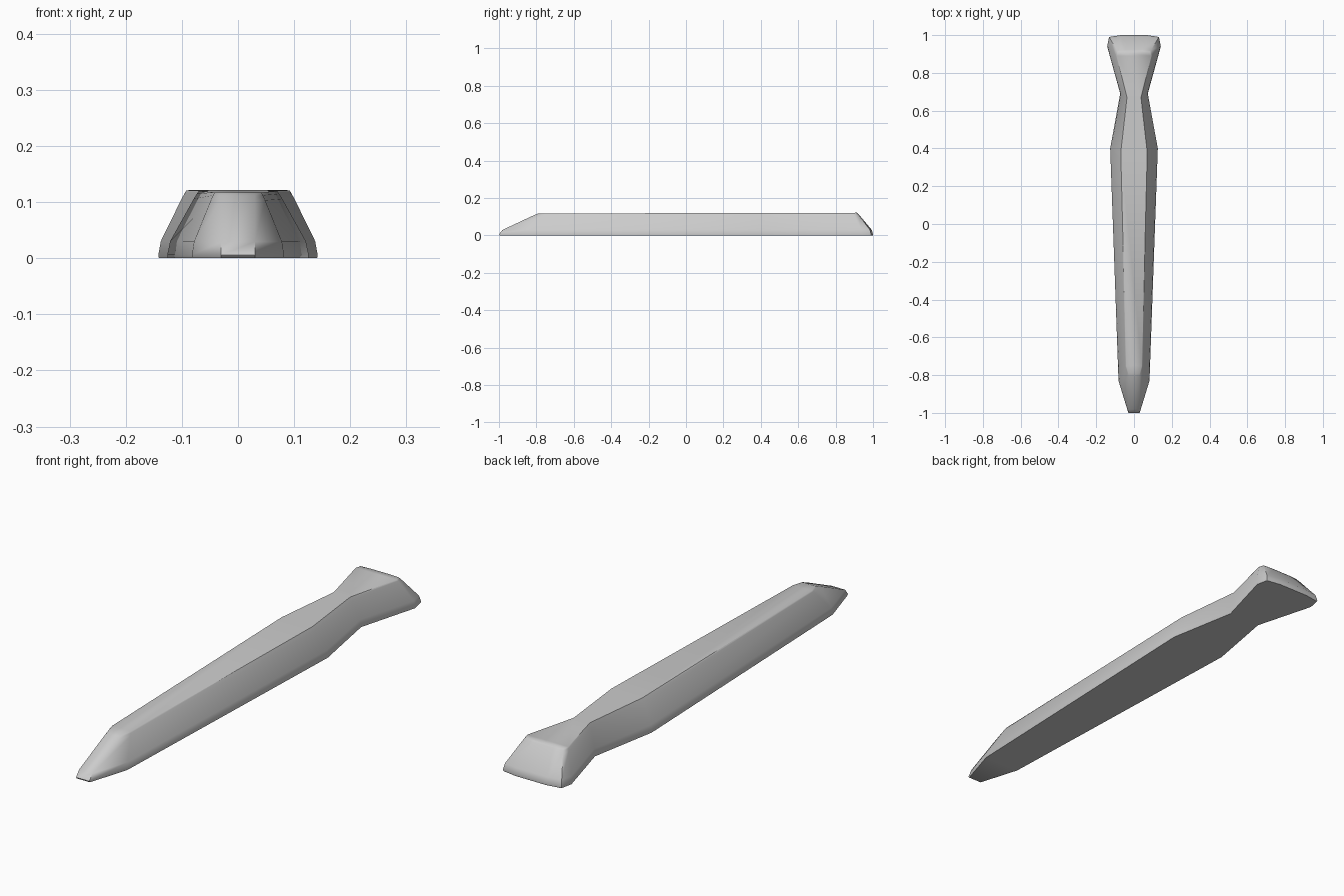
import bpy, bmesh, math

if "Cube" in bpy.data.objects:
    bpy.data.objects.remove(bpy.data.objects["Cube"])

# Right-hand half outlines (x, y) from the pointed front to the flared back
base = [(0.03, -1.0), (0.082, -0.83), (0.126, 0.40), (0.073, 0.69), (0.142, 0.94), (0.132, 0.99), (0.07, 1.0)]
top = [(0.03, -0.79), (0.042, -0.75), (0.070, 0.38), (0.037, 0.67), (0.092, 0.89), (0.085, 0.912), (0.045, 0.915)]
# Levels: height and blend from base outline to top outline
levels = [(0.0, 0.02), (0.006, 0.0), (0.03, 0.09), (0.105, 0.84), (0.114, 0.94), (0.119, 1.0)]

bm = bmesh.new()
rings = []
for z, t in levels:
    right = [(a + (c - a) * t, b + (d - b) * t) for (a, b), (c, d) in zip(base, top)]
    outline = right + [(-x, y) for x, y in reversed(right)]
    # the upper surface rises very slightly towards the back
    rings.append([bm.verts.new((x, y, z * (1 + 0.02 * y))) for x, y in outline])

# Sloping sides
n = len(rings[0])
for lo, hi in zip(rings, rings[1:]):
    for i in range(n):
        j = (i + 1) % n
        bm.faces.new((lo[i], lo[j], hi[j], hi[i]))

# Upper and lower surfaces as strips across the width
for ring in (rings[0], rings[-1]):
    for i in range(n // 2 - 1):
        bm.faces.new((ring[i], ring[i + 1], ring[n - 2 - i], ring[n - 1 - i]))

bmesh.ops.recalc_face_normals(bm, faces=bm.faces)
mesh = bpy.data.meshes.new("tapered_bar")
bm.to_mesh(mesh)
bm.free()

# Long tapered bar with a flared end
bar = bpy.data.objects.new("tapered_bar", mesh)
bpy.context.collection.objects.link(bar)
bpy.context.view_layer.objects.active = bar
bar.select_set(True)
bpy.ops.object.shade_smooth_by_angle(angle=math.radians(55))
